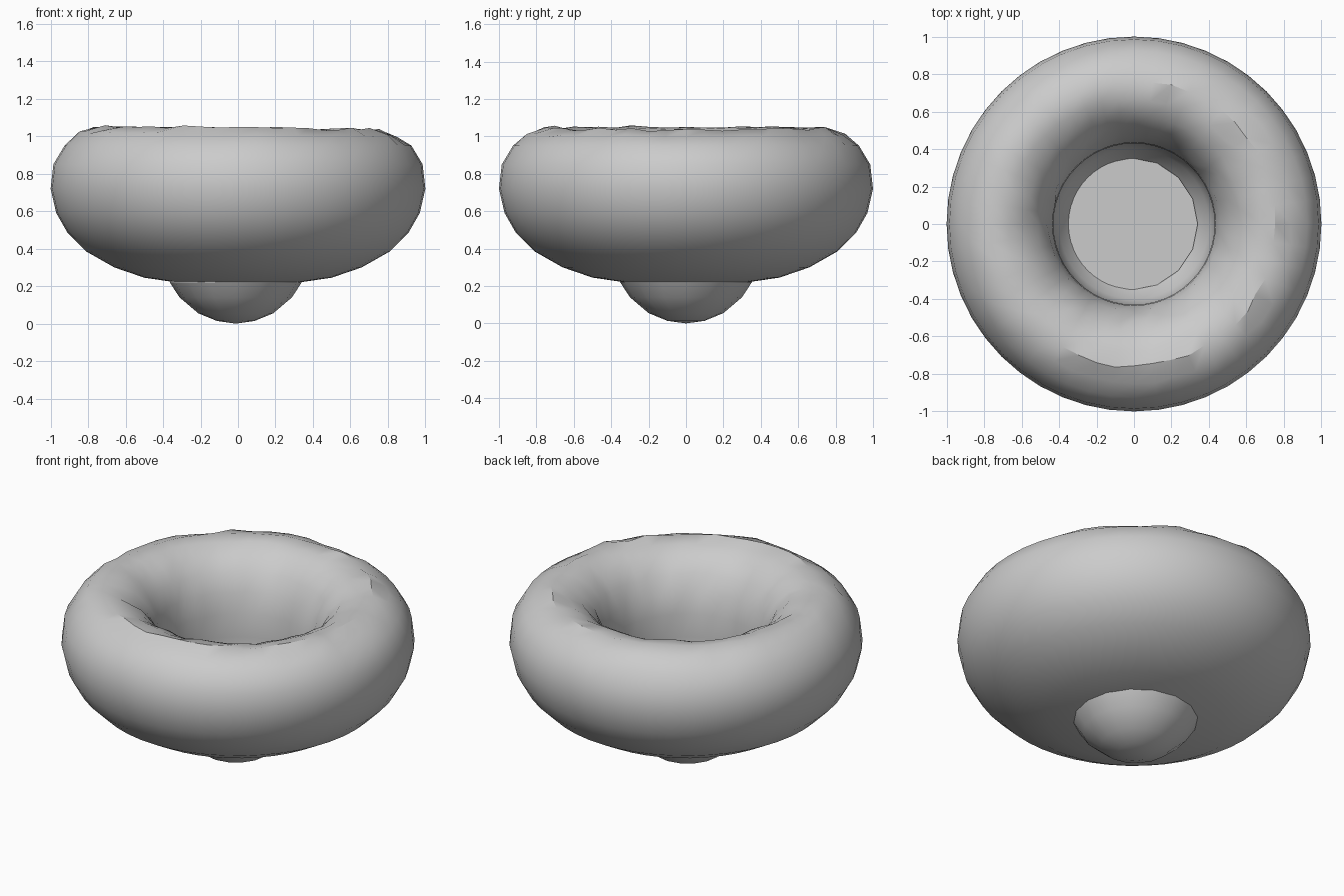
import bpy, bmesh, math, random

cube = bpy.data.objects.get("Cube")
if cube:
    bpy.data.objects.remove(cube, do_unlink=True)
random.seed(4)

grey = bpy.data.materials.new("plain grey")
grey.use_nodes = True
colour = (0.6, 0.6, 0.6, 1)
grey.diffuse_color = colour
grey.node_tree.nodes["Principled BSDF"].inputs["Base Color"].default_value = colour


def lathe(name, profile, sides, rough=None):
    """Spin a (radius, height) profile about z; rough(r, z) gives surface unevenness."""
    bm = bmesh.new()
    rings = []
    for r, z in profile:
        ring = []
        for i in range(sides if r else 1):
            a = math.tau * i / sides
            amount = rough(r, z) if rough else 0
            rr = r + random.uniform(-amount, amount)
            zz = z + random.uniform(-amount, amount) * 0.7
            if amount:
                zz -= 0.01 * math.cos(a)
            ring.append(bm.verts.new((rr * math.cos(a), rr * math.sin(a), zz)))
        rings.append(ring)
    for low, high in zip(rings, rings[1:]):
        for i in range(sides):
            j = (i + 1) % sides
            if len(low) == 1:
                bm.faces.new((low[0], high[j], high[i]))
            elif len(high) == 1:
                bm.faces.new((low[i], low[j], high[0]))
            else:
                bm.faces.new((low[i], low[j], high[j], high[i]))
    bmesh.ops.remove_doubles(bm, verts=bm.verts, dist=0.0001)
    bmesh.ops.recalc_face_normals(bm, faces=bm.faces)
    mesh = bpy.data.meshes.new(name)
    bm.to_mesh(mesh)
    bm.free()
    mesh.materials.append(grey)
    obj = bpy.data.objects.new(name, mesh)
    bpy.context.collection.objects.link(obj)
    bpy.ops.object.select_all(action="DESELECT")
    obj.select_set(True)
    bpy.context.view_layer.objects.active = obj
    bpy.ops.object.shade_smooth_by_angle(angle=math.radians(32))
    return obj


# Fat rounded ring: underside, outer wall, crown, then down the well
ring_profile = [
    (0.33, 0.22), (0.5, 0.245), (0.66, 0.3), (0.81, 0.385),
    (0.91, 0.485), (0.97, 0.59), (1, 0.72), (0.985, 0.85), (0.925, 0.95),
    (0.85, 1.01), (0.76, 1.045), (0.67, 1.03), (0.585, 0.985), (0.515, 0.91),
    (0.465, 0.81), (0.435, 0.69), (0.43, 0.55), (0.43, 0.42), (0.4, 0.32),
    (0.35, 0.25), (0.33, 0.22),
]
lathe("ring_body", ring_profile, 48,
      lambda r, z: 0.012 if z > 0.75 and 0.45 < r < 0.9 else 0)

# Rounded foot whose flat top closes the bottom of the well
foot_profile = [(0, 0), (0.1, 0.014), (0.2, 0.055), (0.3, 0.14),
                (0.352, 0.22), (0.352, 0.25), (0, 0.25)]
foot = lathe("round_foot", foot_profile, 16)
foot.location.x = -0.012
